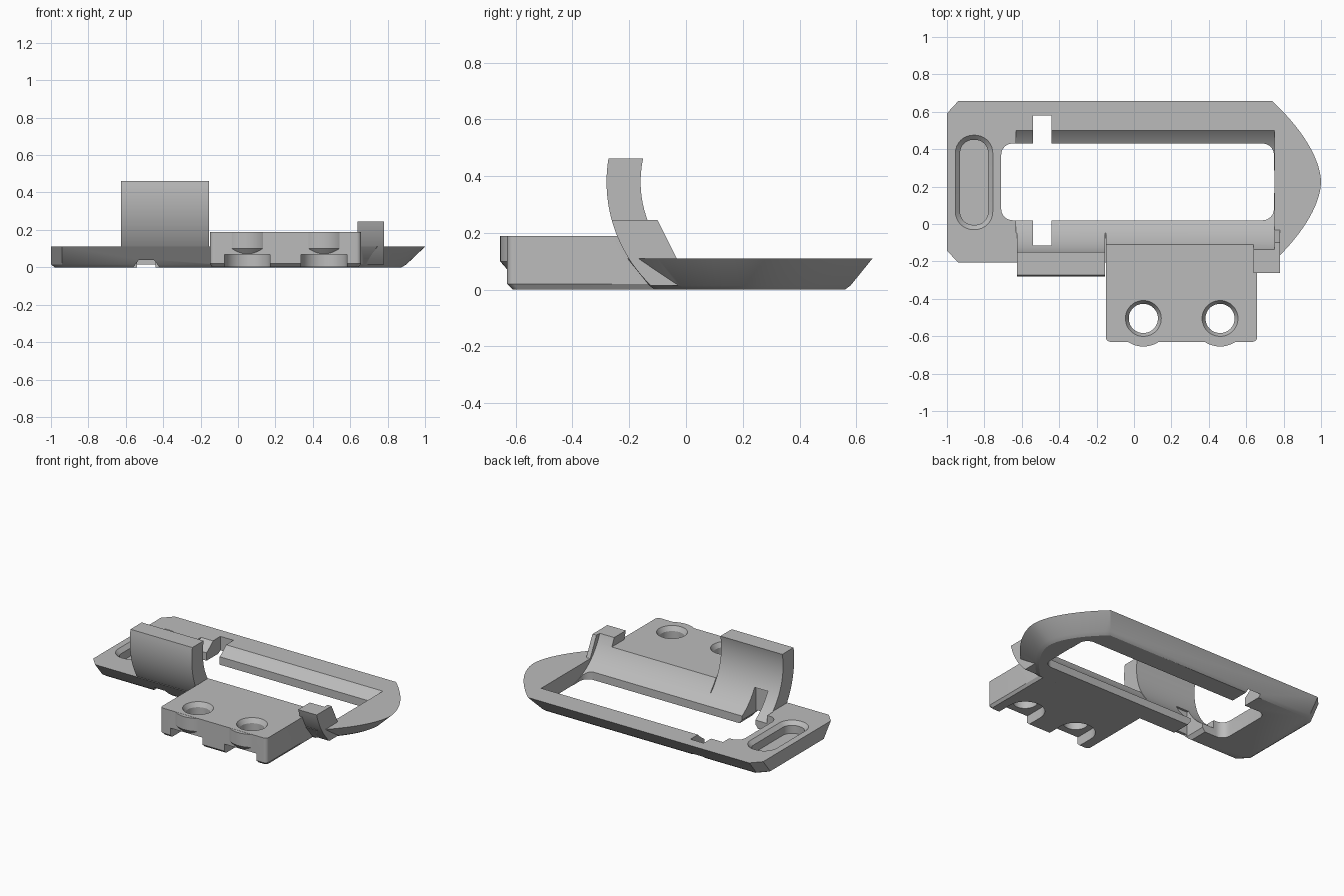
import bpy, bmesh, math
from mathutils import Matrix, Vector

if "Cube" in bpy.data.objects:
    bpy.data.objects.remove(bpy.data.objects["Cube"], do_unlink=True)

mat = bpy.data.materials.new("plain grey")
mat.use_nodes = True
GREY = (0.5, 0.5, 0.5, 1)
mat.diffuse_color = GREY
mat.node_tree.nodes["Principled BSDF"].inputs["Base Color"].default_value = GREY

MID = 0.225                     # cradle axis in y
AXIS_Z, R_IN, R_OUT = 0.38, 0.385, 0.505


def loft(name, rings):
    """Closed solid through rings of equal point count."""
    bm = bmesh.new()
    loops = [[bm.verts.new(p) for p in ring] for ring in rings]
    n = len(loops[0])
    for a, b in zip(loops, loops[1:]):
        for i in range(n):
            j = (i + 1) % n
            bm.faces.new((a[i], a[j], b[j], b[i]))
    bm.faces.new(loops[0][::-1])
    bm.faces.new(loops[-1])
    bmesh.ops.recalc_face_normals(bm, faces=bm.faces)
    me = bpy.data.meshes.new(name)
    bm.to_mesh(me)
    bm.free()
    me.materials.append(mat)
    ob = bpy.data.objects.new(name, me)
    bpy.context.collection.objects.link(ob)
    return ob


def along_x(name, profile, x0, x1):
    return loft(name, [[(x, y, z) for y, z in profile] for x in (x0, x1)])


def rounded(x0, x1, y0, y1, r, z, seg=8):
    """Rounded rectangle ring at height z."""
    pts = []
    for k, (cx, cy) in enumerate(((x1 - r, y1 - r), (x0 + r, y1 - r),
                                  (x0 + r, y0 + r), (x1 - r, y0 + r))):
        for i in range(seg + 1):
            a = math.pi / 2 * (k + i / seg)
            pts.append((cx + r * math.cos(a), cy + r * math.sin(a), z))
    return pts


def turned(name, x, y, rz, seg=48):
    """Vertical round solid from (radius, height) pairs."""
    return loft(name, [[(x + r * math.cos(2 * math.pi * i / seg),
                         y + r * math.sin(2 * math.pi * i / seg), z)
                        for i in range(seg)] for r, z in rz])


def box(name, x0, x1, y0, y1, z0, z1):
    return along_x(name, [(y0, z0), (y1, z0), (y1, z1), (y0, z1)], x0, x1)


def outer_arc(z0, z1, n=20):
    """Points on the outer cradle circle, front side."""
    pts = []
    for i in range(n + 1):
        z = z0 + (z1 - z0) * i / n
        pts.append((MID - math.sqrt(R_OUT ** 2 - (z - AXIS_Z) ** 2), z))
    return pts


def combine(body, other, op):
    mod = body.modifiers.new(op, "BOOLEAN")
    mod.operation, mod.solver, mod.object = op, "EXACT", other
    bpy.context.view_layer.objects.active = body
    bpy.ops.object.modifier_apply(modifier=mod.name)
    bpy.data.objects.remove(other, do_unlink=True)


# Frame plate: clipped corners on the left, curved nose on the right
def outline(z, left, half, tip, drop):
    pts = [(left + 0.06, MID + half), (left, MID + half - 0.065),
           (left, MID - half + 0.065), (left + 0.06, MID - half)]
    for i in range(33):
        t = -1 + i / 16
        pts.append((tip - drop * abs(t) ** 1.75, MID + half * t))
    return [(x, y, z) for x, y in pts]


body = loft("frame_with_clip_and_mount", [
    outline(0, -0.98, 0.335, 0.875, 0.21),
    outline(0.015, -1, 0.355, 0.90, 0.22),
    outline(0.11, -1, 0.432, 1.0, 0.26)])

# Tall curved clip, short post and screw mount
clip = outer_arc(0.002, 0.462) + [(0.0, 0.462), (0.0, 0.002)]
combine(body, along_x("tall_clip", clip, -0.625, -0.155), "UNION")
post = outer_arc(0.015, 0.245, 12) + [(-0.1, 0.245), (-0.03, 0.105), (-0.03, 0.015)]
combine(body, along_x("short_post", post, 0.64, 0.78), "UNION")
mount = loft("screw_mount", [rounded(-0.14, 0.645, -0.61, 0.01, 0.02, 0.001),
                             rounded(-0.15, 0.658, -0.63, 0.01, 0.025, 0.02),
                             rounded(-0.15, 0.658, -0.63, 0.01, 0.025, 0.19)])
combine(body, mount, "UNION")
SCREWS = ((0.05, -0.505), (0.46, -0.505))
for x, y in SCREWS:
    lip = turned("screw_lip", x, y, [(0.115, 0.06), (0.15, 0.1), (0.15, 0.189)])
    combine(body, lip, "UNION")

# Cylindrical cradle and the window through the frame
circle = [(MID + R_IN * math.cos(2 * math.pi * i / 96),
           AXIS_Z + R_IN * math.sin(2 * math.pi * i / 96)) for i in range(96)]
combine(body, along_x("cradle_cut", circle, -0.63, 0.75), "DIFFERENCE")
window = loft("window_cut", [rounded(-0.71, 0.748, 0.02, 0.43, 0.06, z) for z in (-0.1, 0.3)])
combine(body, window, "DIFFERENCE")

# Cross slot with shallow exits underneath
combine(body, box("slot_cut", -0.54, -0.44, -0.13, 0.58, -0.1, 0.2), "DIFFERENCE")
exit_cut = loft("exit_cut", [[(x, y, z) for x, z in
                              ((-0.56, -0.02), (-0.42, -0.02), (-0.42, 0.0), (-0.45, 0.04),
                               (-0.53, 0.04), (-0.56, 0.0))] for y in (-0.3, 0.1)])
combine(body, exit_cut, "DIFFERENCE")

# Blind strap groove on the left end
groove = loft("groove_cut", [rounded(-0.93, -0.78, -0.005, 0.45, 0.07, 0.03),
                             rounded(-0.93, -0.78, -0.005, 0.45, 0.07, 0.085),
                             rounded(-0.955, -0.755, -0.03, 0.475, 0.095, 0.1101),
                             rounded(-0.955, -0.755, -0.03, 0.475, 0.095, 0.2)])
combine(body, groove, "DIFFERENCE")

# Screw holes with countersinks, and nut pockets open to the front and below
for x, y in SCREWS:
    hole = turned("hole_cut", x, y, [(0.078, -0.1), (0.078, 0.16), (0.096, 0.1901), (0.096, 0.3)])
    combine(body, hole, "DIFFERENCE")
    pocket = loft("pocket_cut", [rounded(x - 0.122, x + 0.122, -0.9, y + 0.122, 0.12, z)
                                 for z in (-0.1, 0.068)])
    combine(body, pocket, "DIFFERENCE")

# Smooth shading with crisp edges
bpy.ops.object.select_all(action="DESELECT")
body.select_set(True)
bpy.context.view_layer.objects.active = body
bpy.ops.object.shade_smooth_by_angle(angle=math.radians(30))
